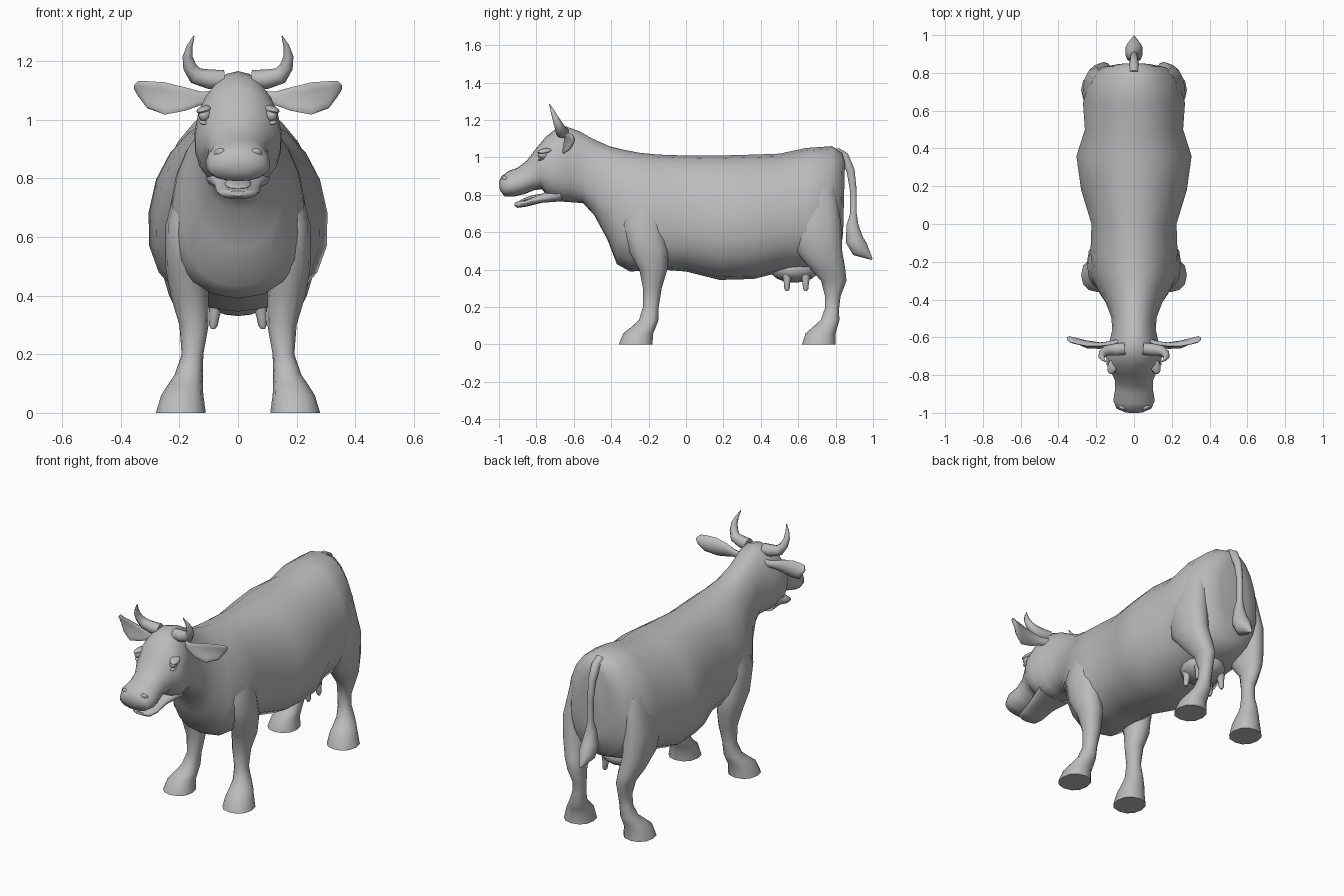
import bpy, bmesh, math
from mathutils import Vector as V

cube = bpy.data.objects.get("Cube")
if cube:
    bpy.data.objects.remove(cube)

grey = bpy.data.materials.new("plain grey")
grey.use_nodes = True
COLOUR = (0.5, 0.5, 0.5, 1)
grey.diffuse_color = COLOUR
grey.node_tree.nodes["Principled BSDF"].inputs["Base Color"].default_value = COLOUR
X, Y, Z = V((1, 0, 0)), V((0, 1, 0)), V((0, 0, 1))


def finish(name, bm, mirror=False, crease=50):
    bmesh.ops.recalc_face_normals(bm, faces=bm.faces)
    mesh = bpy.data.meshes.new(name)
    bm.to_mesh(mesh)
    bm.free()
    mesh.materials.append(grey)
    ob = bpy.data.objects.new(name, mesh)
    bpy.context.collection.objects.link(ob)
    bpy.ops.object.select_all(action="DESELECT")
    ob.select_set(True)
    bpy.context.view_layer.objects.active = ob
    bpy.ops.object.shade_smooth_by_angle(angle=math.radians(crease))
    if mirror:
        ob.modifiers.new("both sides", "MIRROR")
    return ob


def loft(frames, sides=14, power=1.0, egg=0.0):
    """Skin closed rings, each given as centre and two half axes."""
    bm = bmesh.new()
    rings = []
    for c, u, v in frames:
        ring = []
        for i in range(sides):
            a = math.tau * i / sides
            co, si = math.cos(a), math.sin(a)
            p = math.copysign(abs(co) ** power, co) * (1 - egg * si)
            q = math.copysign(abs(si) ** power, si)
            ring.append(bm.verts.new(c + u * p + v * q))
        rings.append(ring)
    for r, s in zip(rings, rings[1:]):
        for i in range(sides):
            j = (i + 1) % sides
            bm.faces.new((r[i], r[j], s[j], s[i]))
    bm.faces.new(rings[0])
    bm.faces.new(rings[-1])
    return bm


def spine(rows):
    """Rings from a top point, a bottom point and a half width."""
    out = []
    for yt, zt, yb, zb, w in rows:
        top, low = V((0, yt, zt)), V((0, yb, zb))
        out.append(((top + low) / 2, X * w, (top - low) / 2))
    return out


def level(rows):
    return [(V((x, y, z)), X * rx, Y * ry) for x, y, z, rx, ry in rows]


def sweep(rows, flat=1.0):
    """Round rings square to a path of points with radii."""
    pts = [V(r[:3]) for r in rows]
    out = []
    for i, p in enumerate(pts):
        t = (pts[min(i + 1, len(pts) - 1)] - pts[max(i - 1, 0)]).normalized()
        u = Y.cross(t) if abs(t.y) < 0.9 else Z.cross(t)
        u.normalize()
        out.append((p, u * rows[i][3], t.cross(u) * rows[i][3] * flat))
    return out


def ball(name, centre, size, tilt=(0, 0, 0), mirror=True):
    bm = bmesh.new()
    bmesh.ops.create_uvsphere(bm, u_segments=14, v_segments=8, radius=1)
    bmesh.ops.scale(bm, vec=size, verts=bm.verts)
    from mathutils import Euler
    bmesh.ops.rotate(bm, matrix=Euler(tilt).to_matrix(), verts=bm.verts)
    bmesh.ops.translate(bm, vec=centre, verts=bm.verts)
    return finish(name, bm, mirror)


# trunk, from rump to chest
trunk = [
    (.85, .98, .84, .60, .09), (.835, 1.03, .825, .47, .17),
    (.78, 1.06, .75, .43, .235), (.64, 1.05, .64, .40, .27),
    (.50, 1.02, .50, .385, .26), (.36, 1.015, .36, .35, .305),
    (.18, 1.01, .18, .345, .28), (0, 1.01, 0, .39, .225),
    (-.15, 1.015, -.13, .40, .23), (-.25, 1.025, -.30, .39, .225),
    (-.33, 1.04, -.37, .43, .19)]
# neck, skull and muzzle
neck = [
    (-.41, 1.06, -.42, .56, .15), (-.50, 1.10, -.49, .69, .12),
    (-.57, 1.14, -.55, .755, .115), (-.64, 1.165, -.61, .76, .13),
    (-.70, 1.15, -.68, .765, .148), (-.75, 1.11, -.74, .79, .145),
    (-.80, 1.05, -.77, .83, .12), (-.85, .985, -.81, .825, .10),
    (-.90, .945, -.86, .805, .10), (-.95, .927, -.92, .79, .11),
    (-.985, .90, -.97, .79, .092), (-1, .87, -.995, .825, .045)]
finish("body", loft(spine(trunk + neck), 20, .92, .13), crease=70)

# lower jaw and tongue
jaw = [(-.68, .84, -.66, .765, .11), (-.79, .80, -.77, .757, .08),
       (-.86, .77, -.85, .737, .072), (-.90, .765, -.90, .73, .06),
       (-.917, .757, -.917, .74, .03)]
finish("lower_jaw", loft(spine(jaw), 14, .8))
ball("tongue", (0, -.83, .782), (.045, .065, .012), (.3, 0, 0), False)

# legs with hooves
front = [
    (.14, -.22, .82, .06, .08), (.175, -.23, .64, .072, .11),
    (.18, -.20, .50, .068, .105), (.165, -.175, .40, .065, .075),
    (.15, -.18, .30, .05, .05), (.155, -.188, .20, .037, .042),
    (.168, -.20, .13, .048, .052), (.18, -.225, .095, .06, .065),
    (.19, -.255, .06, .072, .08), (.195, -.27, 0, .085, .09)]
hind = [
    (.17, .70, .84, .06, .10), (.20, .69, .64, .072, .14),
    (.195, .71, .50, .07, .125), (.175, .76, .40, .06, .092),
    (.16, .79, .34, .045, .068), (.15, .785, .26, .036, .042),
    (.155, .78, .19, .036, .038), (.168, .77, .13, .048, .05),
    (.18, .745, .095, .06, .065), (.19, .72, .06, .072, .08),
    (.195, .71, 0, .085, .09)]
for name, rows in (("front_legs", front), ("hind_legs", hind)):
    finish(name, loft(level(rows), 12, .9), True)

# ears: thin leaves cupped toward the front
ear = [(.08, -.62, 1.075, .022), (.13, -.635, 1.072, .024),
       (.18, -.64, 1.07, .04), (.25, -.63, 1.072, .055),
       (.31, -.615, 1.085, .046), (.34, -.605, 1.105, .026),
       (.355, -.60, 1.11, .006)]
bm = loft([(V((x, y, z)), Y * min(r, .014), Z * r) for x, y, z, r in ear], 12)
for v in bm.verts:
    v.co.y -= 7 * (v.co.z - 1.08) ** 2
finish("ears", bm, True)

# horns
horn = [(.05, -.66, 1.135, .034), (.10, -.665, 1.138, .033),
        (.145, -.67, 1.15, .029), (.165, -.685, 1.18, .023),
        (.172, -.70, 1.215, .017), (.165, -.715, 1.25, .01),
        (.15, -.73, 1.285, .002)]
finish("horns", loft(sweep(horn), 10), True)

# eyes, lids and nostril rims
ball("eyeballs", (.112, -.762, 1.015), (.022, .032, .024), (0, 0, .3))
ball("upper_lids", (.115, -.755, 1.035), (.026, .042, .012), (.2, .2, .3))
ball("lower_lids", (.11, -.76, .995), (.02, .034, .008), (.3, -.2, .3))
ball("nostril_rims", (.062, -.968, .885), (.022, .012, .018), (.5, .3, .5))

# tail with its tuft
tail = [(0, .80, 1.03, .025), (0, .845, 1.005, .025), (0, .88, .93, .021),
        (0, .895, .82, .017), (0, .895, .70, .017), (0, .89, .64, .03),
        (0, .90, .56, .046), (0, .93, .51, .046), (0, .995, .455, .004)]
finish("tail", loft(sweep(tail, 1.1), 10))

# udder and teats
ball("udder", (0, .58, .40), (.12, .13, .07), mirror=False)
for name, y in (("front_teats", .54), ("rear_teats", .64)):
    teat = [(.075, y, .37, .026), (.08, y, .33, .017),
            (.084, y, .30, .015), (.085, y, .286, .007)]
    finish(name, loft(sweep(teat), 8), True)
